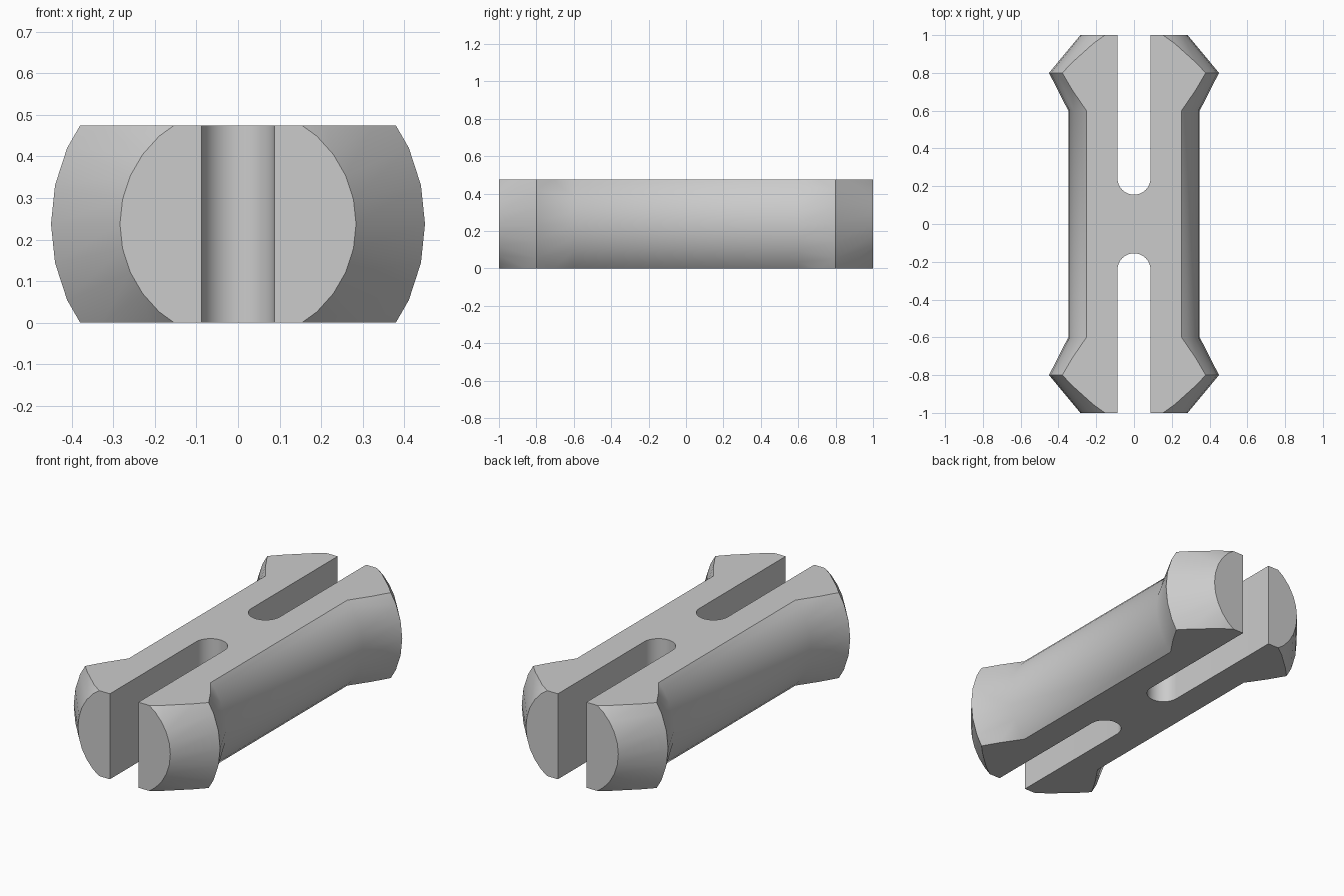
import bpy, bmesh, math
from mathutils import Matrix, Vector

cube = bpy.data.objects.get("Cube")
if cube:
    bpy.data.objects.remove(cube, do_unlink=True)

HEIGHT = 0.475
SIDES = 30
SLOT_R = 0.0875
SLOT_END = 0.155

grey = bpy.data.materials.new("light_grey")
grey.use_nodes = True
grey.diffuse_color = (0.6, 0.6, 0.6, 1)
grey.node_tree.nodes["Principled BSDF"].inputs["Base Color"].default_value = (0.6, 0.6, 0.6, 1)


def make_object(name, bm):
    bmesh.ops.recalc_face_normals(bm, faces=bm.faces)
    mesh = bpy.data.meshes.new(name)
    bm.to_mesh(mesh)
    bm.free()
    mesh.materials.append(grey)
    obj = bpy.data.objects.new(name, mesh)
    bpy.context.collection.objects.link(obj)
    return obj


# Turned pin body: (y, radius) stations with flared barbs at both ends
half = [(0.6, 0.348), (0.8, 0.45), (1.0, 0.284)]
stations = [(-y, r) for y, r in reversed(half)] + half
bm = bmesh.new()
rings = []
for y, r in stations:
    angles = [2 * math.pi * i / SIDES for i in range(SIDES)]
    rings.append([bm.verts.new((r * math.cos(a), y, HEIGHT / 2 + r * math.sin(a))) for a in angles])
for a, b in zip(rings, rings[1:]):
    for i in range(SIDES):
        j = (i + 1) % SIDES
        bm.faces.new((a[i], a[j], b[j], b[i]))
bm.faces.new(rings[0])
bm.faces.new(rings[-1])

# Flat top and bottom
for z, direction in ((0, -1), (HEIGHT, 1)):
    geom = bm.verts[:] + bm.edges[:] + bm.faces[:]
    cut = bmesh.ops.bisect_plane(bm, geom=geom, plane_co=(0, 0, z),
                                 plane_no=(0, 0, direction), clear_outer=True)
    edges = [e for e in cut["geom_cut"] if isinstance(e, bmesh.types.BMEdge)]
    bmesh.ops.contextual_create(bm, geom=edges)
pin = make_object("slotted_pin", bm)

# Round-ended slot cutters, one from each end
cutters = []
for side, name in ((-1, "front_slot_cutter"), (1, "back_slot_cutter")):
    bm = bmesh.new()
    centre = SLOT_END + SLOT_R
    outline = [(SLOT_R, 1.2), (-SLOT_R, 1.2)]
    for i in range(17):
        a = math.pi * (1 + i / 16)
        outline.append((SLOT_R * math.cos(a), centre + SLOT_R * math.sin(a)))
    face = bm.faces.new([bm.verts.new((x, side * y, -0.2)) for x, y in outline])
    top = bmesh.ops.extrude_face_region(bm, geom=[face])["geom"]
    bmesh.ops.translate(bm, vec=(0, 0, HEIGHT + 0.4),
                        verts=[v for v in top if isinstance(v, bmesh.types.BMVert)])
    cutter = make_object(name, bm)
    cutter.hide_render = True
    cutters.append(cutter)
    mod = pin.modifiers.new(name, "BOOLEAN")
    mod.operation = "DIFFERENCE"
    mod.solver = "EXACT"
    mod.object = cutter

# Bake the slots and remove the cutters
bpy.ops.object.select_all(action="DESELECT")
bpy.context.view_layer.objects.active = pin
pin.select_set(True)
for mod in list(pin.modifiers):
    bpy.ops.object.modifier_apply(modifier=mod.name)
for cutter in cutters:
    bpy.data.objects.remove(cutter, do_unlink=True)

# Soft turned surfaces with crisp cut edges
bpy.ops.object.shade_smooth_by_angle(angle=math.radians(30))
